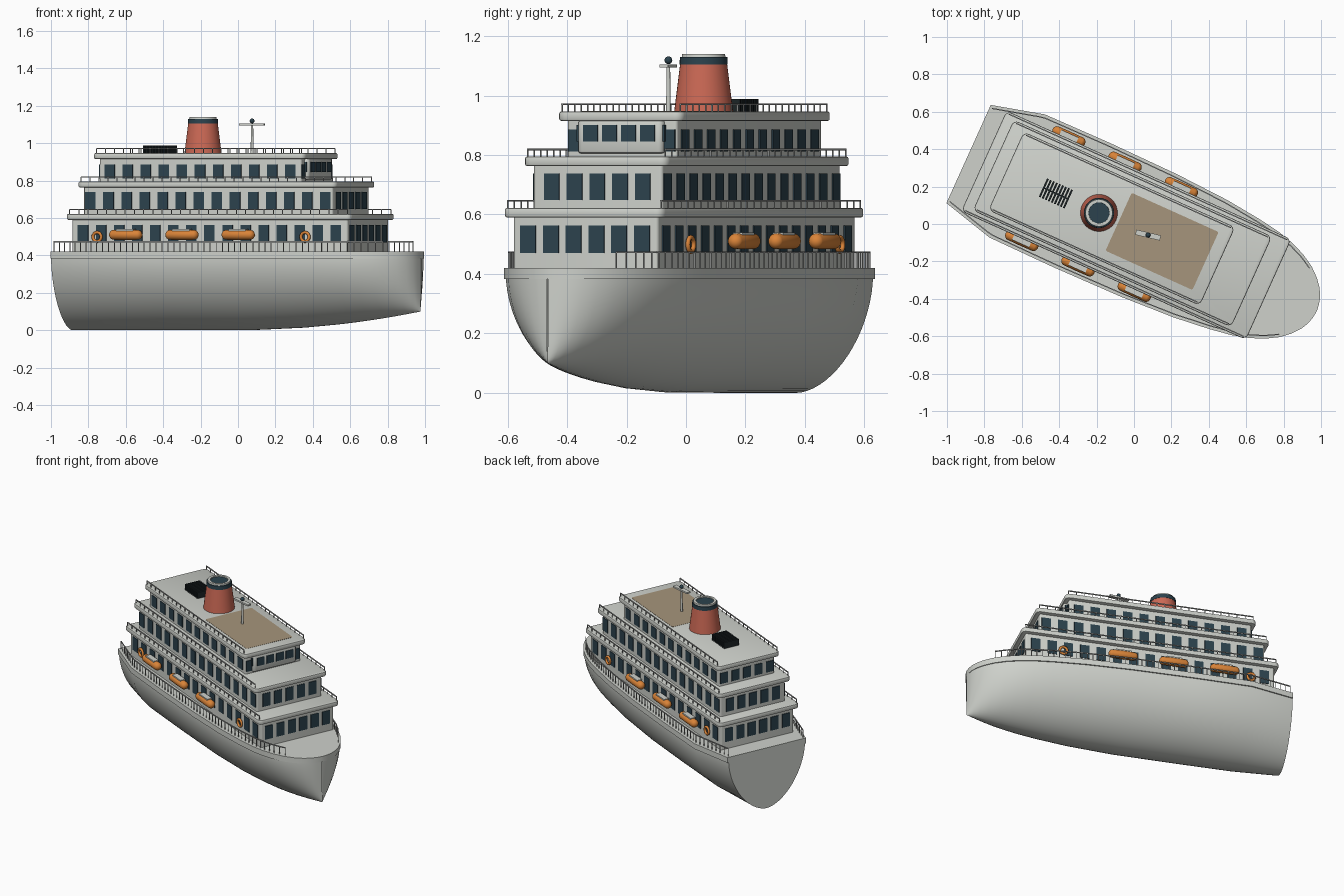
import bpy, bmesh, math
from mathutils import Matrix, Vector

if "Cube" in bpy.data.objects:
    bpy.data.objects.remove(bpy.data.objects["Cube"])

# The ship is built along +x, then turned and shifted into place
SHIP = Matrix.Rotation(math.radians(-24.3), 4, 'Z') @ Matrix.Translation((0, -0.023, 0))


def material(name, rgb):
    m = bpy.data.materials.new(name)
    m.use_nodes = True
    m.diffuse_color = (*rgb, 1)
    bsdf = next(n for n in m.node_tree.nodes if n.type == 'BSDF_PRINCIPLED')
    bsdf.inputs["Base Color"].default_value = (*rgb, 1)
    return m


WHITE = material("ship white", (0.62, 0.64, 0.6))
RAIL = material("rail grey", (0.4, 0.41, 0.4))
GLASS = material("window teal", (0.025, 0.055, 0.075))
RED = material("funnel red", (0.6, 0.14, 0.09))
ORANGE = material("rescue orange", (0.7, 0.23, 0.04))
BLACK = material("vent black", (0.012, 0.018, 0.02))
TAN = material("deck tan", (0.38, 0.3, 0.2))


def finish(bm, name, mat, smooth=35):
    bmesh.ops.recalc_face_normals(bm, faces=bm.faces)
    mesh = bpy.data.meshes.new(name)
    bm.to_mesh(mesh)
    bm.free()
    ob = bpy.data.objects.new(name, mesh)
    bpy.context.collection.objects.link(ob)
    mesh.materials.append(mat)
    ob.matrix_world = SHIP
    if smooth:
        bpy.ops.object.select_all(action='DESELECT')
        ob.select_set(True)
        bpy.context.view_layer.objects.active = ob
        bpy.ops.object.shade_smooth_by_angle(angle=math.radians(smooth))
    return ob


def box(bm, center, size, turn=0):
    m = Matrix.Translation(center) @ Matrix.Rotation(turn, 4, 'Z') @ Matrix.Diagonal((*size, 1))
    return bmesh.ops.create_cube(bm, size=1, matrix=m)["verts"]


def bar(bm, a, b, width):
    a, b = Vector(a), Vector(b)
    d = b - a
    m = Matrix.Translation((a + b) / 2) @ d.to_track_quat('Z', 'Y').to_matrix().to_4x4()
    bmesh.ops.create_cube(bm, size=1, matrix=m @ Matrix.Diagonal((width, width, d.length, 1)))


def rounded_block(name, mat, x0, x1, half, z0, z1, corner, edge=0):
    bm = bmesh.new()
    box(bm, ((x0 + x1) / 2, 0, (z0 + z1) / 2), (x1 - x0, half * 2, z1 - z0))
    upright = [e for e in bm.edges if abs(e.verts[0].co.z - e.verts[1].co.z) > 0.001]
    bmesh.ops.bevel(bm, geom=upright, offset=corner, segments=4, profile=0.5, affect='EDGES')
    if edge:
        rims = [e for e in bm.edges if abs(e.verts[0].co.z - e.verts[1].co.z) < 0.001]
        bmesh.ops.bevel(bm, geom=rims, offset=edge, segments=2, profile=0.5, affect='EDGES')
    return finish(bm, name, mat)


def lathe(name, mat, x, profile, sides=40):
    bm = bmesh.new()
    rings = [[bm.verts.new((x + r * math.cos(2 * math.pi * i / sides),
                            r * math.sin(2 * math.pi * i / sides), z)) for i in range(sides)]
             for r, z in profile]
    for a, b in zip(rings, rings[1:]):
        for i in range(sides):
            j = (i + 1) % sides
            bm.faces.new((a[i], a[j], b[j], b[i]))
    bm.faces.new(rings[0])
    bm.faces.new(rings[-1])
    return finish(bm, name, mat)


# Half breadth of the hull along its length
PLAN = [(-0.96, 0.28), (-0.675, 0.353), (-0.3, 0.357), (0.1, 0.352), (0.4, 0.337), (0.6, 0.315),
        (0.72, 0.296), (0.81, 0.272), (0.89, 0.24), (0.958, 0.2), (1.01, 0.155), (1.045, 0.112),
        (1.067, 0.07), (1.077, 0.035), (1.082, 0.002)]


def breadth(x):
    for (xa, ha), (xb, hb) in zip(PLAN, PLAN[1:]):
        if x <= xb:
            return ha + (hb - ha) * (x - xa) / (xb - xa)
    return 0


# Hull: round sections with a rising forefoot and a flat transom
bm = bmesh.new()
rows = []
STEPS = 36
for x, half in PLAN:
    keel = 0.1 * (max(x, 0) / 1.08) ** 2
    row = []
    for i in range(STEPS + 1):
        a = math.pi * i / STEPS
        c = math.cos(a)
        y = math.copysign(abs(c) ** 1.14, c) * half
        row.append(bm.verts.new((x, y, 0.39 - (0.39 - keel) * abs(math.sin(a)) ** 1.14)))
    rows.append(row)
for a, b in zip(rows, rows[1:]):
    for i in range(STEPS):
        bm.faces.new((a[i], a[i + 1], b[i + 1], b[i]))
bm.faces.new(rows[0])
finish(bm, "hull", WHITE, 40)

# Main deck with its overhanging rim
bm = bmesh.new()
outline = [(x, h + 0.008) for x, h in PLAN]
loop = outline + [(x, -h) for x, h in reversed(outline)]
deck = bm.faces.new([bm.verts.new((x, y, 0.383)) for x, y in loop])
top = bmesh.ops.extrude_face_region(bm, geom=[deck])["geom"]
bmesh.ops.translate(bm, verts=[v for v in top if isinstance(v, bmesh.types.BMVert)], vec=(0, 0, 0.037))
finish(bm, "main_deck", WHITE)

# Three decks: roof slab extent, heights, window band, window counts
DECKS = [("lower", -0.87, 0.80, 0.295, 0.42, 0.59, 0.622, 0.47, 0.563, 15, 6),
         ("middle", -0.815, 0.70, 0.266, 0.62, 0.763, 0.795, 0.648, 0.738, 14, 5),
         ("upper", -0.74, 0.50, 0.23, 0.79, 0.915, 0.947, 0.812, 0.886, 11, 5)]
INSET = 0.027
panes = bmesh.new()
rails = bmesh.new()
for name, x0, x1, half, z0, z1, z2, w0, w1, along, across in DECKS:
    rounded_block(name + "_cabin", WHITE, x0 + INSET, x1 - INSET, half - INSET, z0, z1 + 0.005, 0.012)
    rounded_block(name + "_roof", WHITE, x0, x1, half, z1, z2, 0.03, 0.007)
    zc, zh, mid = (w0 + w1) / 2, w1 - w0, (x0 + x1) / 2
    for side in (-1, 1):
        for i in range(along):
            box(panes, (mid + (i - (along - 1) / 2) * 0.106, side * (half - INSET), zc), (0.06, 0.008, zh))
        for i in range(across):
            y = (i - (across - 1) / 2) * 0.084
            box(panes, (mid + side * ((x1 - x0) / 2 - INSET), y, zc), (0.008, 0.057, zh))
        # Roof railing
        y = side * (half - 0.012)
        bar(rails, (x0 + 0.02, y, z2 + 0.024), (x1 - 0.02, y, z2 + 0.024), 0.006)
        count = round((x1 - x0) / 0.055)
        for i in range(count + 1):
            x = x0 + 0.02 + (x1 - x0 - 0.04) * i / count
            bar(rails, (x, y, z2 - 0.002), (x, y, z2 + 0.024), 0.004)

# Main deck railing along both sides
for side in (-1, 1):
    count = 54
    spots = [(-0.945 + 1.895 * i / count) for i in range(count + 1)]
    points = [Vector((x, side * (breadth(x) - 0.01), 0.418)) for x in spots]
    for p, q in zip(points, points[1:]):
        bar(rails, p + Vector((0, 0, 0.055)), q + Vector((0, 0, 0.055)), 0.006)
    for p in points:
        bar(rails, p, p + Vector((0, 0, 0.055)), 0.004)
finish(rails, "railings", RAIL, 0)

# Bridge at the front of the upper deck
rounded_block("bridge", WHITE, 0.40, 0.496, 0.158, 0.805, 0.918, 0.02, 0.01)
for i in range(4):
    box(panes, (0.496, (i - 1.5) * 0.07, 0.873), (0.008, 0.054, 0.055))
for side in (-1, 1):
    box(panes, (0.475, side * 0.158, 0.873), (0.02, 0.008, 0.055))
finish(panes, "windows", GLASS, 0)

# Sun deck plate ahead of the funnel
rounded_block("sun_deck", TAN, -0.08, 0.43, 0.17, 0.943, 0.9485, 0.01)

# Funnel
lathe("funnel", RED, -0.195, [(0.1, 0.94), (0.079, 1.108)])
lathe("funnel_band", GLASS, -0.195, [(0.081, 1.104), (0.08, 1.13)])
lathe("funnel_lip", WHITE, -0.195, [(0.074, 1.128), (0.072, 1.14), (0.056, 1.14), (0.055, 1.125)])
lathe("funnel_opening", GLASS, -0.195, [(0.056, 1.12), (0.056, 1.133)])

# Vent made of upright fins
bm = bmesh.new()
for i in range(9):
    box(bm, (-0.448 + (i - 4) * 0.0177, 0, 0.967), (0.010, 0.108, 0.044))
box(bm, (-0.448, 0, 0.966), (0.148, 0.008, 0.03))
finish(bm, "roof_vent", BLACK, 0)

# Mast with radar bar and ball
lathe("mast", WHITE, 0.093, [(0.008, 0.94), (0.006, 1.1)], 12)
bm = bmesh.new()
box(bm, (0.093, 0, 1.1), (0.135, 0.028, 0.011), math.radians(11))
finish(bm, "radar_bar", WHITE, 0)
bm = bmesh.new()
bmesh.ops.create_uvsphere(bm, u_segments=16, v_segments=10, radius=0.013,
                          matrix=Matrix.Translation((0.093, 0, 1.119)))
finish(bm, "mast_ball", GLASS)

# Lifeboats: capsule hulls with pale covers
boats, covers, buoys = bmesh.new(), bmesh.new(), bmesh.new()
for side in (-1, 1):
    for x in (-0.51, -0.18, 0.15):
        made = bmesh.ops.create_uvsphere(boats, u_segments=20, v_segments=12, radius=0.027,
                                         matrix=Matrix.Rotation(math.pi / 2, 4, 'Y'))["verts"]
        for v in made:
            if abs(v.co.x) > 0.001:
                v.co.x += math.copysign(0.068, v.co.x)
            v.co += Vector((x, side * 0.306, 0.51))
        box(covers, (x, side * 0.304, 0.53), (0.1, 0.036, 0.02))
    # Lifebuoy rings on the cabin sides
    for x in (-0.69, 0.53):
        ring = []
        for i in range(24):
            a = 2 * math.pi * i / 24
            ring.append([buoys.verts.new((x + (0.024 + 0.008 * math.cos(b)) * math.cos(a),
                                          side * 0.28 + 0.008 * math.sin(b),
                                          0.499 + (0.024 + 0.008 * math.cos(b)) * math.sin(a)))
                         for b in (2 * math.pi * k / 10 for k in range(10))])
        for i in range(24):
            p, q = ring[i], ring[(i + 1) % 24]
            for k in range(10):
                n = (k + 1) % 10
                buoys.faces.new((p[k], p[n], q[n], q[k]))
finish(boats, "lifeboats", ORANGE, 50)
finish(covers, "lifeboat_covers", WHITE, 0)
finish(buoys, "lifebuoys", ORANGE, 60)
